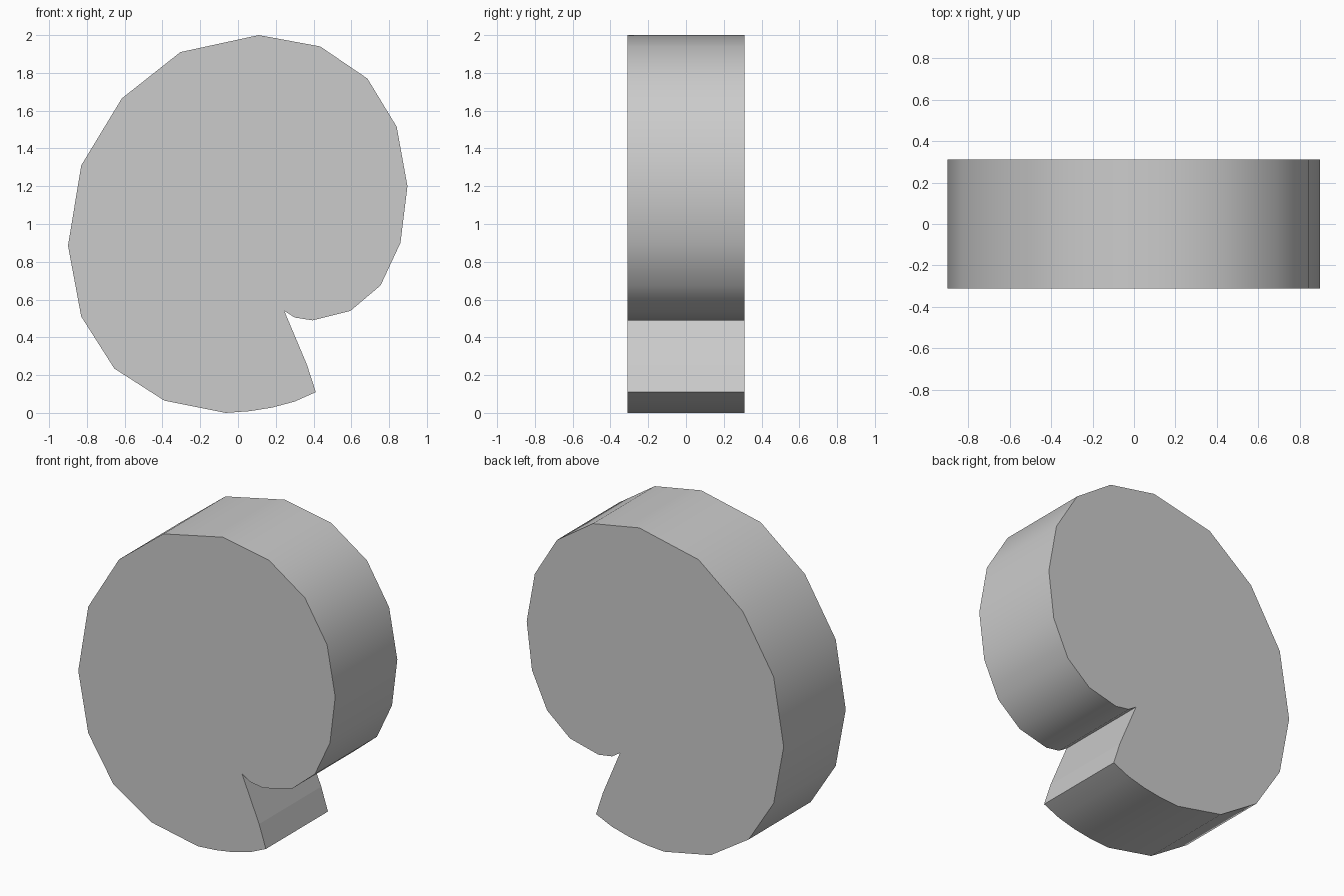
import bpy, bmesh, math
from mathutils import Vector

if "Cube" in bpy.data.objects:
    bpy.data.objects.remove(bpy.data.objects["Cube"])

HALF_DEPTH = 0.31

# Front outline (x, z): upper lobe, notch, tail tip, lower curve, left side
outline = [
    (0.11, 2.0), (0.435, 1.94), (0.685, 1.77), (0.84, 1.515), (0.897, 1.20),
    (0.86, 0.90), (0.755, 0.675), (0.595, 0.54), (0.395, 0.49), (0.30, 0.505),
    (0.245, 0.54), (0.365, 0.255), (0.412, 0.11), (0.30, 0.06), (0.18, 0.028),
    (0.06, 0.009), (-0.065, 0.0), (-0.39, 0.065), (-0.655, 0.235),
    (-0.83, 0.51), (-0.9, 0.885), (-0.83, 1.31), (-0.615, 1.665), (-0.305, 1.91),
]

# Notched disc: extrude the outline through its depth
bm = bmesh.new()
front = bm.faces.new([bm.verts.new((x, -HALF_DEPTH, z)) for x, z in outline])
ret = bmesh.ops.extrude_face_region(bm, geom=[front], use_keep_orig=True)
moved = [v for v in ret["geom"] if isinstance(v, bmesh.types.BMVert)]
bmesh.ops.translate(bm, verts=moved, vec=Vector((0, 2 * HALF_DEPTH, 0)))
bmesh.ops.recalc_face_normals(bm, faces=bm.faces)
mesh = bpy.data.meshes.new("notched_disc")
bm.to_mesh(mesh)
bm.free()
disc = bpy.data.objects.new("notched_disc", mesh)
bpy.context.collection.objects.link(disc)

# Smooth rim with crisp faces and notch corners
bpy.context.view_layer.objects.active = disc
disc.select_set(True)
bpy.ops.object.shade_smooth_by_angle(angle=math.radians(40))

# Crease across the tail end inside the notch
crease = Vector((0.365, 0.255))
for e in mesh.edges:
    ends = [mesh.vertices[i].co for i in e.vertices]
    if all((Vector((c.x, c.z)) - crease).length < 0.001 for c in ends):
        e.use_edge_sharp = True
